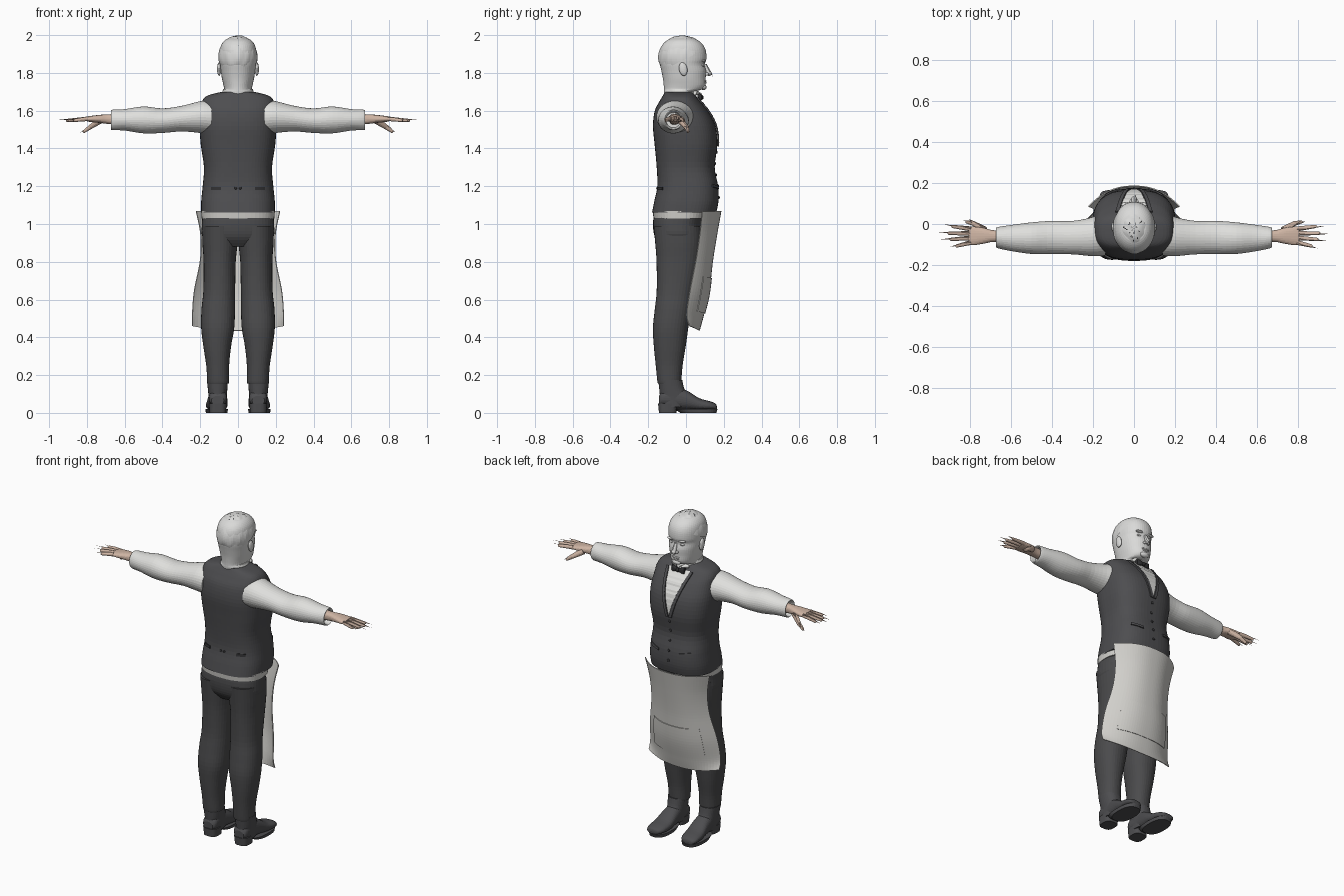
import bpy, bmesh, math, random
from mathutils import Vector

random.seed(4)
cube = bpy.data.objects.get("Cube")
if cube:
    bpy.data.objects.remove(cube)


def material(name, r, g, b):
    m = bpy.data.materials.new(name)
    m.use_nodes = True
    m.diffuse_color = (r, g, b, 1)
    bsdf = m.node_tree.nodes["Principled BSDF"]
    bsdf.inputs["Base Color"].default_value = (r, g, b, 1)
    bsdf.inputs["Roughness"].default_value = 0.8
    return m


VEST = material("charcoal vest", .075, .075, .08)
TROUSER = material("charcoal trousers", .07, .07, .073)
LEATHER = material("dark leather", .075, .075, .08)
SHIRT = material("white shirt", .74, .74, .72)
APRON = material("pale linen", .64, .63, .6)
HEAD = material("pale head", .7, .7, .69)
SKIN = material("skin", .62, .46, .37)
DARK = material("near black", .03, .03, .032)


def finish(name, bm, *mats):
    mesh = bpy.data.meshes.new(name)
    bmesh.ops.recalc_face_normals(bm, faces=bm.faces)
    bm.to_mesh(mesh)
    bm.free()
    for m in mats:
        mesh.materials.append(m)
    ob = bpy.data.objects.new(name, mesh)
    bpy.context.collection.objects.link(ob)
    return ob


def dense(rows, steps):
    """Smooth curve through rows of numbers."""
    out = []
    for i in range(len(rows) - 1):
        quad = [rows[max(0, min(len(rows) - 1, i + k))] for k in (-1, 0, 1, 2)]
        for s in range(steps):
            t = s / steps
            out.append([b + t / 2 * (c - a + t * (2*a - 5*b + 4*c - d + t * (3*(b - c) + d - a)))
                        for a, b, c, d in zip(*quad)])
    return out + [list(rows[-1])]


def loft(name, rows, mat, axis="z", side=1, power=2, steps=4, n=36):
    """Rows are (position, low a, high a, low b, high b) along the axis."""
    bm = bmesh.new()
    rings = []
    for t, a0, a1, b0, b1 in dense(rows, steps):
        ring = []
        for k in range(n):
            c, s = math.cos(math.tau * k / n), math.sin(math.tau * k / n)
            a = (a0 + a1) / 2 + (a1 - a0) / 2 * math.copysign(abs(c) ** (2 / power), c)
            b = (b0 + b1) / 2 + (b1 - b0) / 2 * math.copysign(abs(s) ** (2 / power), s)
            p = {"x": (t, a, b), "y": (a, t, b), "z": (a, b, t)}[axis]
            ring.append(bm.verts.new((p[0] * side, p[1], p[2])))
        rings.append(ring)
    for lo, hi in zip(rings, rings[1:]):
        for k in range(n):
            bm.faces.new((lo[k], lo[(k + 1) % n], hi[(k + 1) % n], hi[k]))
    bm.faces.new(rings[0])
    bm.faces.new(rings[-1])
    return finish(name, bm, mat)


def ball(name, center, radii, mat, tilt=0):
    bm = bmesh.new()
    bmesh.ops.create_uvsphere(bm, u_segments=20, v_segments=12, radius=1)
    ob = finish(name, bm, mat)
    ob.location, ob.scale, ob.rotation_euler = center, radii, (tilt, 0, 0)
    return ob


def limb(name, p, q, r0, r1, mat):
    """Tapered rod with a rounded tip."""
    p, q = Vector(p), Vector(q)
    bm = bmesh.new()
    bmesh.ops.create_cone(bm, cap_ends=True, segments=12, radius1=r0, radius2=r1, depth=(q - p).length)
    bmesh.ops.create_uvsphere(bm, u_segments=12, v_segments=8, radius=r1)
    for v in bm.verts[24:]:
        v.co.z += (q - p).length / 2
    ob = finish(name, bm, mat)
    ob.location = (p + q) / 2
    ob.rotation_euler = (q - p).to_track_quat("Z", "Y").to_euler()


def sheet(name, func, nu, nv, mat, thick):
    """Grid of func(u, v) with u in -1..1 and v in 0..1."""
    bm = bmesh.new()
    g = [[bm.verts.new(func(2 * i / nu - 1, j / nv)) for i in range(nu + 1)] for j in range(nv + 1)]
    for j in range(nv):
        for i in range(nu):
            bm.faces.new((g[j][i], g[j][i + 1], g[j + 1][i + 1], g[j + 1][i]))
    ob = finish(name, bm, mat)
    mod = ob.modifiers.new("thickness", "SOLIDIFY")
    mod.thickness, mod.offset = thick, 0
    return ob


# Vest
def even(rows):
    return [(z, -w, w, back, front) for z, w, back, front in rows]


VP = 2.7
vest_rows = even([(1.06, .195, -.18, .16), (1.12, .195, -.168, .172), (1.2, .187, -.152, .17),
                  (1.3, .18, -.155, .152), (1.42, .197, -.166, .166), (1.52, .203, -.175, .155),
                  (1.6, .197, -.165, .115), (1.65, .19, -.14, .075), (1.68, .16, -.122, .05),
                  (1.7, .085, -.11, .03)])
loft("vest", vest_rows, VEST, power=VP, n=64)
vest_curve = dense(vest_rows, 12)


def vest_y(x, z, front=True):
    _, _, w, b, f = min(vest_curve, key=lambda r: abs(r[0] - z))
    k = max(0, 1 - abs(x / w) ** VP) ** (1 / VP)
    return (b + f) / 2 + (f - b) / 2 * (k if front else -k)


# Shirt opening, lapels, buttons and vest pockets
def opening(u, v):
    z = 1.42 + .25 * v
    x = .072 * v * u
    return x, vest_y(x, z) + .003, z


sheet("shirt_front", opening, 12, 24, SHIRT, .006)
for s in (1, -1):
    def lapel(u, v):
        z = 1.41 + .26 * v
        x = s * (.072 * v + .01 + .009 * u)
        return x, vest_y(x, z) + .006, z

    def welt(u, v):
        x, z = s * (.105 + .035 * u), 1.19 + .014 * v + .006 * u
        return x, vest_y(x, z) + .003, z

    def back_tab(u, v):
        x, z = s * (.115 + .025 * u), 1.18 + .016 * v
        return x, vest_y(x, z, False) - .002, z
    sheet("lapel", lapel, 2, 24, VEST, .008)
    sheet("vest_pocket", welt, 8, 2, VEST, .008)
    sheet("back_tab", back_tab, 8, 2, DARK, .006)
    ball("back_stud", (s * .012, vest_y(0, 1.19, False), 1.19), (.007, .005, .007), DARK)
for i in range(5):
    z = 1.14 + .06 * i
    ball("vest_button", (0, vest_y(0, z) + .001, z), (.008, .005, .008), DARK)

# Collar and bow tie
loft("shirt_collar", even([(1.66, .09, -.115, .06), (1.69, .085, -.113, .052), (1.715, .078, -.11, .045)]), SHIRT)
ball("bow_knot", (0, .082, 1.67), (.011, .012, .012), DARK)
for s in (1, -1):
    loft("bow_wing", [(.004, .072, .088, 1.662, 1.678), (.025, .064, .088, 1.654, 1.688),
                      (.042, .06, .082, 1.65, 1.69)], DARK, "x", s, 3, 3, 16)
    limb("collar_wing", (s * .05, .045, 1.695), (s * .022, .07, 1.688), .014, .005, SHIRT)

# Head and face
loft("head", even([(1.67, .08, -.115, .045), (1.7, .077, -.117, .05), (1.714, .073, -.117, .088),
                   (1.735, .077, -.118, .103), (1.77, .085, -.122, .104), (1.81, .091, -.13, .106),
                   (1.845, .095, -.138, .099), (1.875, .097, -.141, .108), (1.92, .096, -.138, .104),
                   (1.955, .085, -.12, .085), (1.98, .058, -.085, .05), (1.988, .01, -.03, .01)]),
     HEAD, power=2.15, n=48)
limb("nose", (0, .1, 1.845), (0, .122, 1.797), .009, .014, HEAD)
ball("mouth", (0, .1, 1.757), (.027, .009, .006), HEAD)
ball("lower_lip", (0, .1, 1.748), (.022, .009, .006), HEAD)
ball("chin", (0, .092, 1.725), (.03, .017, .016), HEAD)
for s in (1, -1):
    ball("ear", (s * .1, -.015, 1.82), (.011, .022, .036), HEAD, .2)
    ball("brow", (s * .037, .094, 1.863), (.026, .013, .007), HEAD)
    ball("eye", (s * .036, .089, 1.84), (.014, .009, .007), HEAD)
    ball("nostril_wing", (s * .013, .11, 1.794), (.009, .011, .008), HEAD)

# Hair cap cut along a sloping hairline, with scattered dark locks on the crown
bm = bmesh.new()
bmesh.ops.create_uvsphere(bm, u_segments=56, v_segments=40, radius=1)
for v in bm.verts:
    x, y, z = v.co
    lump = 1 + .015 * math.sin(9 * x + 5 * y) * math.sin(11 * y - 4 * z)
    v.co = (x * .104 * lump, -.019 + y * .127 * lump, 1.882 + z * .116 * lump)
bmesh.ops.bisect_plane(bm, geom=bm.verts[:] + bm.edges[:] + bm.faces[:], plane_co=(0, .1, 1.925),
                       plane_no=(0, .5, -1), clear_outer=True)
for f in bm.faces:
    if f.calc_center_median().z > 1.945 and random.random() < .07:
        f.material_index = 1
finish("hair", bm, HEAD, DARK)

# Arms and hands
for s in (1, -1):
    loft("sleeve", [(.14, -.155, .07, 1.47, 1.655), (.2, -.157, .035, 1.482, 1.65), (.3, -.148, .015, 1.49, 1.625),
                    (.4, -.147, .015, 1.482, 1.612), (.5, -.146, .008, 1.48, 1.622), (.6, -.132, -.005, 1.495, 1.608),
                    (.665, -.118, -.015, 1.497, 1.605), (.67, -.11, -.022, 1.505, 1.597),
                    (.64, -.105, -.028, 1.51, 1.59)], SHIRT, "x", s)
    loft("palm", [(.62, -.09, -.035, 1.525, 1.585), (.69, -.088, -.03, 1.53, 1.58), (.73, -.095, -.02, 1.535, 1.578),
                  (.78, -.103, -.013, 1.54, 1.572), (.805, -.1, -.015, 1.545, 1.568)], SKIN, "x", s, 2.4, 4, 24)
    for finger, y, tip_x, tip_y in (("index", -.024, .885, -.012), ("middle", -.046, .903, -.045),
                                    ("ring", -.068, .893, -.075), ("little", -.09, .865, -.107)):
        limb(finger + "_finger", (s * .795, y, 1.557), (s * tip_x, tip_y, 1.548), .012, .008, SKIN)
    limb("thumb", (s * .73, -.03, 1.548), (s * .782, .002, 1.513), .018, .012, SKIN)
    limb("thumb_tip", (s * .782, .002, 1.513), (s * .815, .01, 1.49), .012, .008, SKIN)

# Trousers, waistband and legs
loft("trouser_hips", even([(.88, .13, -.13, .05), (.93, .187, -.165, .08), (1.0, .191, -.175, .085),
                           (1.07, .185, -.165, .1)]), TROUSER, power=2.5, n=48)
loft("apron_waistband", even([(1.03, .192, -.172, .11), (1.068, .195, -.176, .12)]), APRON, power=2.5, n=48)
for s in (1, -1):
    loft("trouser_leg", [(.99, .0, .19, -.172, .08), (.9, .002, .188, -.163, .082), (.8, .012, .182, -.156, .072),
                         (.65, .015, .183, -.155, .042), (.55, .016, .193, -.165, .026), (.45, .02, .195, -.175, .012),
                         (.35, .037, .183, -.17, -.002), (.25, .047, .168, -.16, -.018), (.17, .047, .163, -.152, -.025),
                         (.155, .05, .16, -.148, -.03)], TROUSER, side=s, power=2.2)

    # Boots
    loft("boot_shaft", [(.03, .062, .152, -.142, .0), (.08, .06, .155, -.138, .01), (.13, .056, .16, -.142, -.01),
                        (.175, .053, .165, -.147, -.02)], LEATHER, side=s, power=2.3)
    loft("boot_foot", [(-.143, .075, .14, .04, .09), (-.12, .06, .152, .035, .12), (-.05, .06, .155, .02, .135),
                       (.01, .056, .16, .016, .115), (.07, .055, .168, .012, .078), (.125, .062, .17, .014, .062),
                       (.155, .08, .16, .016, .05), (.163, .105, .14, .02, .035)], LEATHER, "y", s, 2.3)
    loft("boot_sole", [(0, .056, .17, -.03, .16), (.02, .053, .173, -.06, .167)], LEATHER, side=s, power=2.5)
    loft("boot_heel", [(0, .064, .15, -.143, -.05), (.05, .06, .154, -.148, -.045)], LEATHER, side=s, power=3)

# Apron, wrapped around the front of the thighs
apron_curve = dense([(.222, .185, .1, 1.068), (.198, .162, .09, .94), (.2, .14, .088, .8),
                     (.232, .12, .1, .63), (.242, .088, .085, .5), (.243, .07, .052, .435)], 8)


def apron_point(u, v, lift=0):
    w, y, depth, z = apron_curve[round(v * (len(apron_curve) - 1))]
    return w * u, y - depth * abs(u) ** 2.4 + lift, z + .025 * v * u * u


sheet("apron", apron_point, 32, 40, APRON, .005)
sheet("apron_pocket", lambda u, v: apron_point(.72 * u, .5 + .25 * v, .004), 24, 10, APRON, .005)

# Smooth shading that keeps hard edges
for ob in bpy.context.view_layer.objects:
    ob.select_set(ob.type == "MESH")
bpy.context.view_layer.objects.active = bpy.data.objects["vest"]
bpy.ops.object.shade_smooth_by_angle(angle=math.radians(40))
